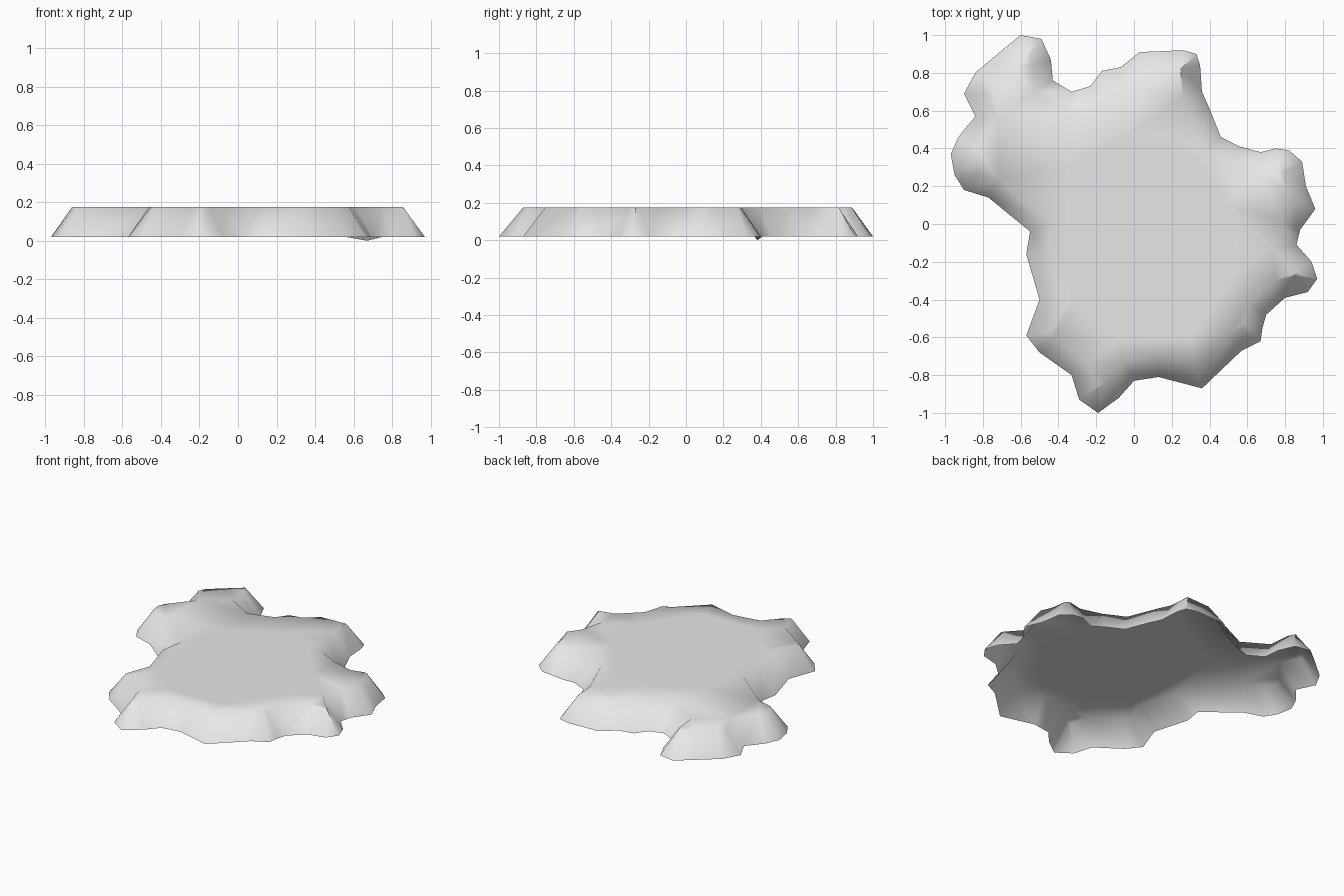
import bpy
import bmesh
from mathutils import Vector

RIM_HEIGHT = 0.02
TOP_HEIGHT = 0.175
INSET = 0.105

# Clockwise rim of the slab, seen from above
RIM = [
    (-.6, 1), (-.49, .98), (-.44, .87), (-.43, .76), (-.33, .7), (-.23, .73),
    (-.17, .81), (-.07, .83), (.03, .91), (.26, .92), (.33, .9), (.35, .84),
    (.36, .7), (.4, .61), (.46, .46), (.56, .41), (.67, .38), (.75, .4),
    (.82, .39), (.89, .33), (.91, .2), (.96, .08), (.88, -.03), (.86, -.11),
    (.94, -.2), (.97, -.29), (.92, -.36), (.8, -.39), (.7, -.48), (.68, -.55),
    (.67, -.62), (.57, -.67), (.36, -.87), (.13, -.81), (0, -.83), (-.08, -.92),
    (-.19, -1), (-.29, -.93), (-.33, -.8), (-.5, -.68), (-.57, -.59), (-.5, -.4),
    (-.57, -.16), (-.55, -.04), (-.77, .14), (-.9, .18), (-.95, .26), (-.97, .37),
    (-.93, .46), (-.84, .57), (-.9, .69), (-.84, .8), (-.71, .91),
]
SAGGING_POINT = (.67, .38)

# Calm middle of the top, where the surface shades level
PLATEAU = [(-.35, .3), (0, .48), (.25, .42), (.5, .1), (.55, -.25),
           (.3, -.6), (-.1, -.62), (-.32, -.4)]


def make_material(name, color):
    material = bpy.data.materials.new(name)
    material.use_nodes = True
    material.diffuse_color = color
    material.node_tree.nodes["Principled BSDF"].inputs["Base Color"].default_value = color
    return material


def inset_outline(outline, distance):
    """Move every corner of a clockwise outline inward along its mitre."""
    corners = [Vector(corner) for corner in outline]
    result = []
    for index, corner in enumerate(corners):
        before = (corner - corners[index - 1]).normalized()
        after = (corners[(index + 1) % len(corners)] - corner).normalized()
        inward_before = Vector((before.y, -before.x))
        inward_after = Vector((after.y, -after.x))
        mitre = (inward_before + inward_after).normalized()
        reach = distance / max(mitre.dot(inward_before), 0.75)
        result.append(corner + mitre * reach)
    return result


def add_loop(mesh, outline, height):
    return [mesh.verts.new((point[0], point[1], height)) for point in outline]


def loop_edges(mesh, loop):
    edges = []
    for index, vert in enumerate(loop):
        pair = (loop[index - 1], vert)
        edges.append(mesh.edges.get(pair) or mesh.edges.new(pair))
    return edges


# Remove the default cube
default_cube = bpy.data.objects.get("Cube")
if default_cube:
    bpy.data.objects.remove(default_cube, do_unlink=True)

mesh = bmesh.new()
rim = add_loop(mesh, RIM, RIM_HEIGHT)
top = add_loop(mesh, inset_outline(RIM, INSET), TOP_HEIGHT)
plateau = add_loop(mesh, PLATEAU, TOP_HEIGHT)

# One rim corner sags to the ground
rim[RIM.index(SAGGING_POINT)].co.z = 0

# Sloping side wall, open underneath
for index in range(len(rim)):
    mesh.faces.new((rim[index], rim[index - 1], top[index - 1], top[index]))

# Flat top: a band around the plateau, then the plateau itself
border = loop_edges(mesh, top) + loop_edges(mesh, plateau)
bmesh.ops.triangle_fill(mesh, use_beauty=True, use_dissolve=False,
                        edges=border, normal=(0, 0, 1))
if not any(set(face.verts) <= set(plateau) for face in mesh.faces):
    mesh.faces.new(plateau)

# Face everything outward and shade it smooth
for face in mesh.faces:
    face.normal_update()
    if face.normal.z < 0:
        face.normal_flip()
    face.smooth = True

data = bpy.data.meshes.new("ground_slab")
mesh.to_mesh(data)
mesh.free()
slab = bpy.data.objects.new("ground_slab", data)
data.materials.append(make_material("light_grey", (0.8, 0.8, 0.8, 1)))
bpy.context.scene.collection.objects.link(slab)
